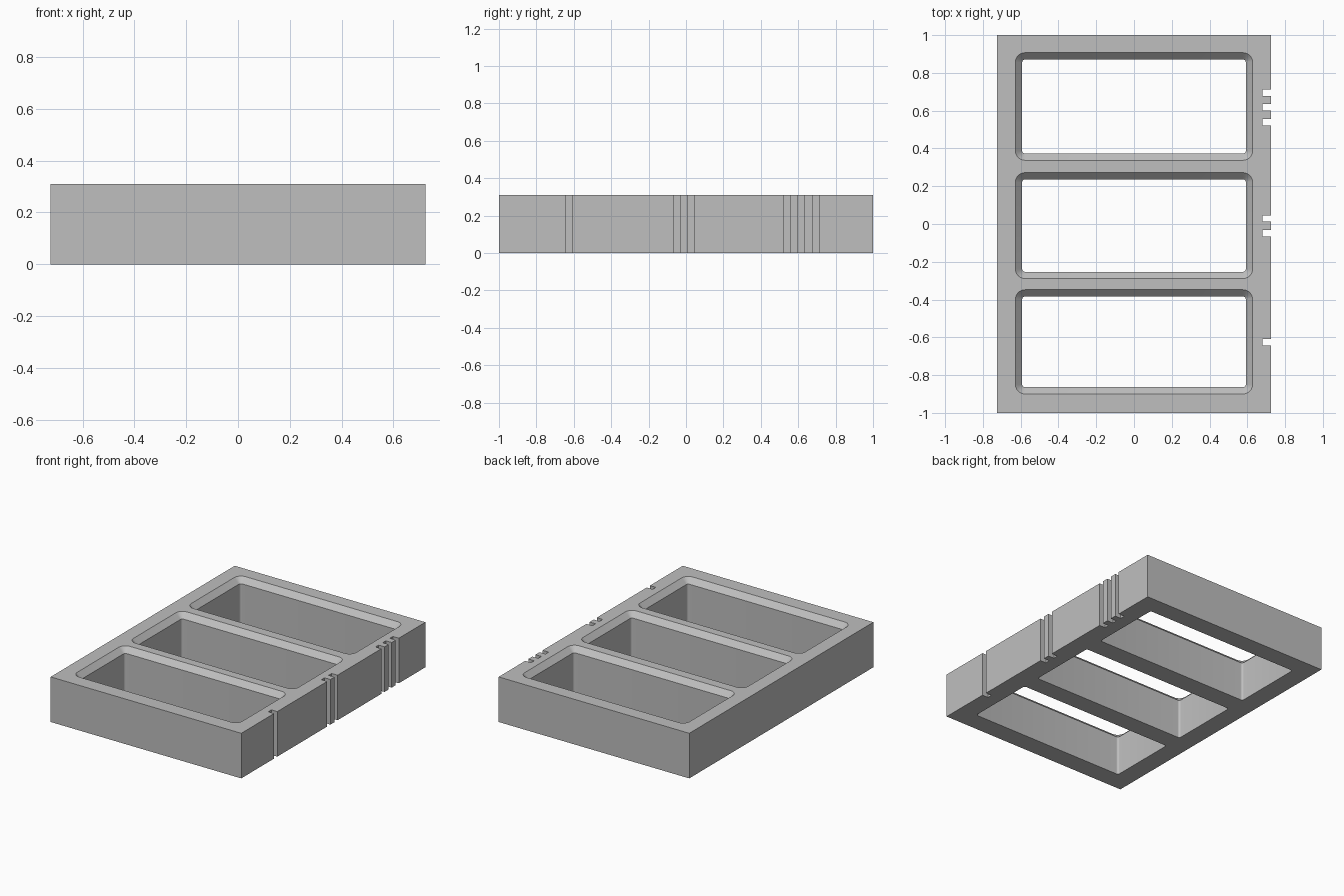
import bpy
import bmesh
import math

if "Cube" in bpy.data.objects:
    bpy.data.objects.remove(bpy.data.objects["Cube"], do_unlink=True)

WIDTH, LENGTH, HEIGHT = 1.45, 2.0, 0.31
CHAMFER = 0.036
CORNER = 0.015

grey = bpy.data.materials.new("plain grey")
grey.use_nodes = True
colour = (0.52, 0.52, 0.52, 1)
grey.diffuse_color = colour
grey.node_tree.nodes["Principled BSDF"].inputs["Base Color"].default_value = colour


def make_object(name, bm):
    bmesh.ops.recalc_face_normals(bm, faces=bm.faces)
    mesh = bpy.data.meshes.new(name)
    bm.to_mesh(mesh)
    bm.free()
    mesh.materials.append(grey)
    obj = bpy.data.objects.new(name, mesh)
    bpy.context.collection.objects.link(obj)
    return obj


def box(name, x0, x1, y0, y1, z0, z1):
    bm = bmesh.new()
    bmesh.ops.create_cube(bm, size=1)
    for v in bm.verts:
        v.co.x = x1 if v.co.x > 0 else x0
        v.co.y = y1 if v.co.y > 0 else y0
        v.co.z = z1 if v.co.z > 0 else z0
    return make_object(name, bm)


def rounded_ring(bm, half_x, y0, y1, grow, z, steps=6):
    """Rounded rectangle, offset outward by grow around fixed corner centres."""
    cx, cy, mid = half_x - CORNER, (y1 - y0) / 2 - CORNER, (y0 + y1) / 2
    radius = CORNER + grow
    ring = []
    for quarter, (sx, sy) in enumerate([(1, 1), (-1, 1), (-1, -1), (1, -1)]):
        for i in range(steps + 1):
            a = math.pi / 2 * (quarter + i / steps)
            ring.append(bm.verts.new((sx * cx + radius * math.cos(a),
                                      mid + sy * cy + radius * math.sin(a), z)))
    return ring


def window_cutter(name, half_x, y0, y1):
    bm = bmesh.new()
    levels = [(0, -0.05), (0, HEIGHT - CHAMFER), (CHAMFER, HEIGHT), (CHAMFER, HEIGHT + 0.05)]
    rings = [rounded_ring(bm, half_x, y0, y1, grow, z) for grow, z in levels]
    for low, high in zip(rings, rings[1:]):
        for i in range(len(low)):
            j = (i + 1) % len(low)
            bm.faces.new((low[i], low[j], high[j], high[i]))
    bm.faces.new(rings[0])
    bm.faces.new(rings[-1])
    return make_object(name, bm)


# Solid block
frame = box("tray_frame", -WIDTH / 2, WIDTH / 2, -LENGTH / 2, LENGTH / 2, 0, HEIGHT)

# Three chamfered openings, slightly larger towards the back
cutters = [window_cutter("opening_cutter", 0.592, y0, y1)
           for y0, y1 in [(-0.864, -0.384), (-0.253, 0.236), (0.373, 0.871)]]

# Marker notches on the left side: one, two and three
for centre, count in [(-0.626, 1), (-0.01, 2), (0.617, 3)]:
    for i in range(count):
        y = centre + (i - (count - 1) / 2) * 0.078
        cutters.append(box("notch_cutter", 0.68, 0.8, y - 0.017, y + 0.017, -0.05, HEIGHT + 0.05))

for cutter in cutters:
    cutter.hide_render = True
    cut = frame.modifiers.new("cut", "BOOLEAN")
    cut.operation = "DIFFERENCE"
    cut.solver = "EXACT"
    cut.object = cutter

# Bake the cuts, then drop the cutters
bpy.context.view_layer.objects.active = frame
frame.select_set(True)
for name in [m.name for m in frame.modifiers]:
    bpy.ops.object.modifier_apply(modifier=name)
for cutter in cutters:
    bpy.data.objects.remove(cutter, do_unlink=True)

# Smooth only the rounded corners
bpy.ops.object.shade_smooth_by_angle(angle=math.radians(30))
